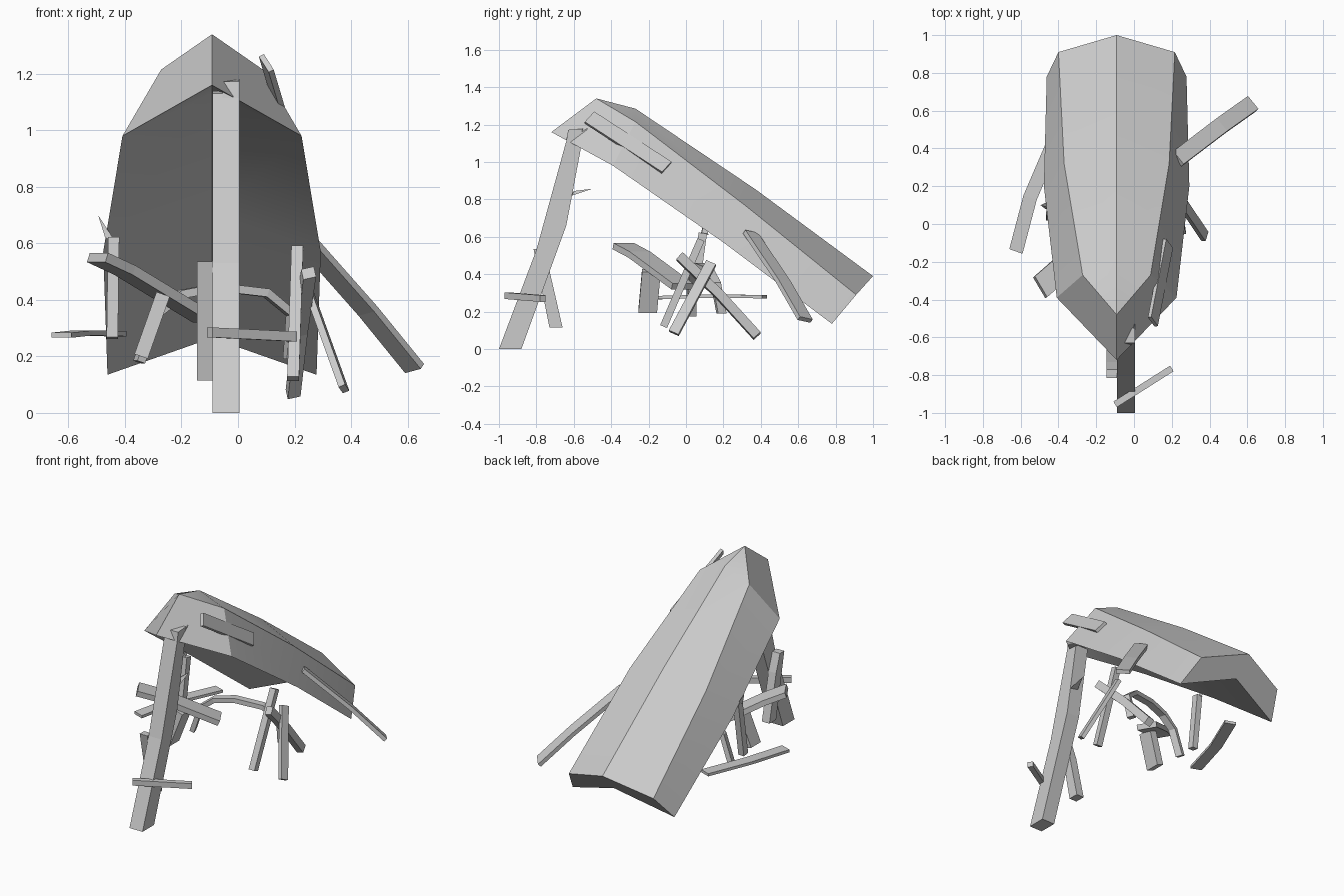
import bpy
import bmesh
from mathutils import Vector

cube = bpy.data.objects.get("Cube")
if cube:
    bpy.data.objects.remove(cube, do_unlink=True)

GREY = (0.6, 0.6, 0.6, 1.0)
wood = bpy.data.materials.new("weathered_grey")
wood.use_nodes = True
wood.diffuse_color = GREY
wood.node_tree.nodes["Principled BSDF"].inputs["Base Color"].default_value = GREY


def finish(name, bm, smooth=False):
    """Turn a bmesh into a named, coloured object."""
    bmesh.ops.recalc_face_normals(bm, faces=bm.faces)
    mesh = bpy.data.meshes.new(name)
    bm.to_mesh(mesh)
    bm.free()
    mesh.materials.append(wood)
    obj = bpy.data.objects.new(name, mesh)
    bpy.context.collection.objects.link(obj)
    if smooth:
        bpy.ops.object.select_all(action='DESELECT')
        obj.select_set(True)
        bpy.context.view_layer.objects.active = obj
        bpy.ops.object.shade_smooth_by_angle(angle=0.5)
    return obj


def skin(bm, rings):
    """Bridge successive rings of vertices and cap both ends."""
    for a, b in zip(rings, rings[1:]):
        n = len(a)
        for i in range(n):
            j = (i + 1) % n
            bm.faces.new((a[i], a[j], b[j], b[i]))
    bm.faces.new(rings[0])
    bm.faces.new(rings[-1])


def plank(name, path, width, thick):
    """Sweep a rectangle along a path; width is a full-width vector."""
    bm = bmesh.new()
    pts = [Vector(p) for p in path]
    width = Vector(width)
    rings = []
    for i, p in enumerate(pts):
        along = pts[min(i + 1, len(pts) - 1)] - pts[max(i - 1, 0)]
        t = along.cross(width).normalized() * thick / 2
        w = width / 2
        rings.append([bm.verts.new(p + d) for d in (w + t, w - t, -w - t, -w + t)])
    skin(bm, rings)
    return finish(name, bm)


def profile(name, x0, x1, outline):
    """Extrude a side outline (y, z) from x0 to x1."""
    bm = bmesh.new()
    skin(bm, [[bm.verts.new((x, y, z)) for y, z in outline] for x in (x0, x1)])
    return finish(name, bm)


def splinter(name, base, tip):
    """Small pointed sliver from a triangular base."""
    bm = bmesh.new()
    corners = [bm.verts.new(p) for p in base]
    top = bm.verts.new(tip)
    bm.faces.new(corners)
    for i in range(3):
        bm.faces.new((corners[i], corners[(i + 1) % 3], top))
    return finish(name, bm)


# Upturned hull: stations of keel (y, z), chine and rim (half width, y, z), deck (y, z)
MID = -0.092
stations = [
    ((-0.27, 1.285), (0.18, -0.27, 1.215), (0.317, -0.39, 0.98), (-0.33, 1.13)),
    ((0.37, 0.855), (0.278, 0.32, 0.765), (0.385, 0.20, 0.57), (0.28, 0.70)),
    ((1.0, 0.39), (0.308, 0.91, 0.29), (0.37, 0.78, 0.135), (0.88, 0.265)),
]
bm = bmesh.new()
rings = []
for keel, chine, rim, deck in stations:
    points = [(MID, *keel), (MID + chine[0], *chine[1:]), (MID + rim[0], *rim[1:]),
              (MID, *deck), (MID - rim[0], *rim[1:]), (MID - chine[0], *chine[1:])]
    rings.append([bm.verts.new(p) for p in points])
skin(bm, rings)
front_cap = [f for f in bm.faces if all(v in rings[0] for v in f.verts)]
bmesh.ops.delete(bm, geom=front_cap, context='FACES_ONLY')
stem_top = bm.verts.new((MID, -0.48, 1.34))
stem_low = bm.verts.new((MID, -0.72, 1.16))
keel, chine_l, rim_l, deck, rim_r, chine_r = rings[0]
for chine, rim in ((chine_l, rim_l), (chine_r, rim_r)):
    bm.faces.new((stem_top, keel, chine))
    bm.faces.new((stem_top, chine, rim, stem_low))
    bm.faces.new((stem_low, rim, deck))
finish("hull", bm, smooth=True)

# Leaning main post with a broken top, and its short companion
profile("main_post", -0.09, 0.005,
        [(-1.0, 0), (-0.88, 0), (-0.64, 0.66), (-0.555, 1.11), (-0.59, 1.14), (-0.635, 1.13), (-0.80, 0.53)])
splinter("post_top_splinter", [(-0.06, -0.63, 1.12), (0.005, -0.63, 1.12), (0.005, -0.555, 1.11)],
         (0.005, -0.527, 1.18))
profile("post_top_spike", -0.055, 0.005, [(-0.64, 1.11), (-0.58, 1.11), (-0.55, 1.178), (-0.63, 1.172)])
splinter("post_side_splinter", [(-0.055, -0.61, 0.83), (0.005, -0.61, 0.82), (-0.02, -0.60, 0.845)],
         (-0.005, -0.50, 0.857))
profile("short_post", -0.145, -0.09, [(-0.73, 0.115), (-0.66, 0.115), (-0.73, 0.42), (-0.77, 0.535), (-0.815, 0.535)])
plank("cross_board", [(-0.1, -0.955, 0.285), (0.2, -0.765, 0.27)], (0, 0, 0.035), 0.035)

# Curved rib
plank("curved_rib",
      [(-0.35, 0.03, 0.18), (-0.29, 0.03, 0.35), (-0.20, 0.04, 0.42), (-0.07, 0.07, 0.445),
       (0.10, 0.12, 0.425), (0.19, 0.16, 0.35), (0.18, 0.19, 0.19)],
      (-0.015, 0.045, 0), 0.03)

# Loose planks: name, path, width vector, thickness
loose = [
    ("long_plank", [(0.23, 0.345, 0.62), (0.46, 0.52, 0.36), (0.625, 0.637, 0.157)], (0.055, -0.068, 0.015), 0.025),
    ("hull_plank", [(0.10, -0.517, 1.238), (0.18, -0.104, 0.97)], (0.035, -0.05, -0.055), 0.02),
    ("left_diagonal_plank", [(-0.497, -0.335, 0.55), (-0.40, -0.25, 0.505), (-0.12, -0.02, 0.335)],
     (0.065, -0.11, 0), 0.035),
    ("left_flat_plank", [(-0.43, 0.42, 0.28), (-0.55, 0.14, 0.283), (-0.625, -0.145, 0.275)], (0.07, -0.025, 0), 0.018),
    ("left_upright", [(-0.44, 0.09, 0.62), (-0.445, 0.04, 0.265)], (0.04, 0, 0), 0.045),
    ("left_block", [(-0.343, -0.205, 0.2), (-0.265, -0.185, 0.42)], (0, 0.1, 0), 0.05),
    ("right_upright", [(0.21, 0.08, 0.585), (0.195, -0.12, 0.12)], (0.042, 0, 0), 0.04),
    ("right_leaning_plank", [(0.25, -0.035, 0.495), (0.22, 0.18, 0.29), (0.195, 0.38, 0.07)], (0.045, 0, 0.01), 0.05),
    ("right_dark_plank", [(0.24, 0.135, 0.46), (0.375, -0.065, 0.085)], (0.015, 0.05, -0.022), 0.025),
]
for part in loose:
    plank(*part)
splinter("left_splinter", [(-0.47, 0.08, 0.62), (-0.43, 0.08, 0.60), (-0.45, 0.12, 0.61)], (-0.495, 0.1, 0.70))
